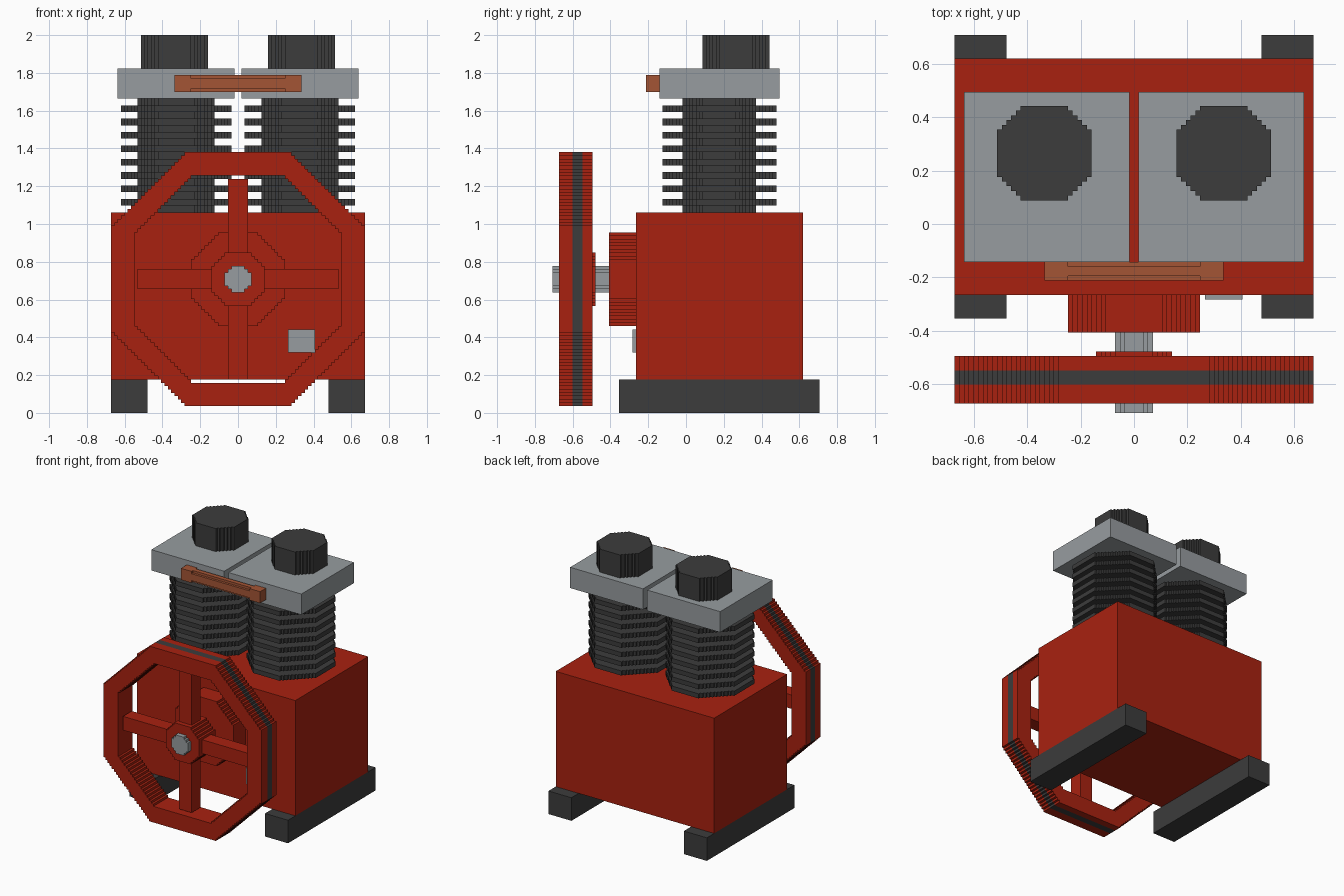
import bpy, bmesh
from mathutils import Vector

if "Cube" in bpy.data.objects:
    bpy.data.objects.remove(bpy.data.objects["Cube"])

V = 2 / 113  # size of one grid cell; all dimensions below are in cells


def material(name, rgb):
    m = bpy.data.materials.new(name)
    m.diffuse_color = (*rgb, 1)
    m.use_nodes = True
    m.node_tree.nodes["Principled BSDF"].inputs["Base Color"].default_value = m.diffuse_color
    return m


RED = material("red_paint", (0.395, 0.0155, 0.005))
DARK = material("dark_iron", (0.045, 0.045, 0.045))
GREY = material("light_steel", (0.31, 0.335, 0.35))
COPPER = material("copper", (0.37, 0.09, 0.035))


def finish(bm, name, mat):
    bmesh.ops.recalc_face_normals(bm, faces=bm.faces)
    bmesh.ops.scale(bm, vec=(V, V, V), verts=bm.verts)
    me = bpy.data.meshes.new(name)
    bm.to_mesh(me)
    bm.free()
    me.materials.append(mat)
    ob = bpy.data.objects.new(name, me)
    bpy.context.collection.objects.link(ob)
    return ob


def box(name, mat, x, y, z):
    bm = bmesh.new()
    bmesh.ops.create_cube(bm, size=1)
    for v in bm.verts:
        v.co = [lo + (c + 0.5) * (hi - lo) for c, (lo, hi) in zip(v.co, (x, y, z))]
    return finish(bm, name, mat)


def octagon(rx, ry, n):
    """Octagon outline whose four diagonals are n unit stair steps."""
    q = []
    for k in range(n):
        q += [(rx - k, ry - n + k), (rx - k - 1, ry - n + k)]
    q.append((rx - n, ry))
    r = q[::-1]
    return (q + [(-a, b) for a, b in r] + [(-a, -b) for a, b in q]
            + [(a, -b) for a, b in r])


def prism(name, mat, axis, center, lo, hi, outer, inner=None):
    """Extrude a stepped octagon (optionally hollow) along y or z."""
    bm = bmesh.new()

    def place(a, b):
        a, b = a + center[0], b + center[1]
        return Vector((a, lo, b)) if axis == "y" else Vector((a, b, lo))

    edges = []
    loops = [octagon(*outer)] + ([octagon(*inner)] if inner else [])
    for pts in loops:
        vs = [bm.verts.new(place(a, b)) for a, b in pts]
        edges += [bm.edges.new((vs[i - 1], vs[i])) for i in range(len(vs))]
    if inner:
        bmesh.ops.triangle_fill(bm, edges=edges, use_beauty=True)
    else:
        bm.faces.new(vs)
    res = bmesh.ops.extrude_face_region(bm, geom=bm.faces[:], use_keep_orig=True)
    up = [g for g in res["geom"] if isinstance(g, bmesh.types.BMVert)]
    d = hi - lo
    bmesh.ops.translate(bm, verts=up, vec=(0, d, 0) if axis == "y" else (0, 0, d))
    return finish(bm, name, mat)


# Crankcase and small front plate
box("crankcase", RED, (-38, 38), (-15, 35), (10, 60))
box("front_plate", GREY, (15, 23), (-16, -15), (18, 25))

# Feet, cylinders, heads and caps, mirrored left and right
for side, s in (("left", -1), ("right", 1)):
    def span(a, b):
        return tuple(sorted((s * a, s * b)))
    box("foot_" + side, DARK, span(27, 38), (-20, 40), (0, 10))
    c = (s * 18.5, 10)
    prism("cylinder_" + side, DARK, "z", c, 60, 94, (11.5, 11, 6))
    for k in range(8):
        prism(f"fin_{side}_{k}", DARK, "z", c, 62 + 4 * k, 64 + 4 * k, (16.5, 17, 10))
    box("head_" + side, GREY, span(1, 36), (-8, 28), (94, 103))
    prism("cap_" + side, DARK, "z", (s * 19, 15), 103, 113, (10, 10, 5))
    box("pipe_end_" + side, COPPER, span(14, 19), (-12, -8), (96, 101))

# Copper cross pipe with notched corners
box("pipe_core", COPPER, (-14, 14), (-12, -8), (97, 100))
box("pipe_ridge", COPPER, (-14, 14), (-11, -9), (96, 101))

# Bearing, shaft and hub
AXLE = (0, 40)
prism("bearing", RED, "y", AXLE, -23, -15, (14, 14, 8))
prism("shaft", GREY, "y", AXLE, -40, -23, (4, 4, 2))
prism("hub", RED, "y", AXLE, -38, -27, (8, 8, 4))

# Flywheel rim with belt set flush in its outer face
HOLE = (31, 31, 17)
prism("rim_front", RED, "y", AXLE, -38, -34, (38, 38, 22), HOLE)
prism("rim_middle", RED, "y", AXLE, -34, -31, (36, 36, 21), HOLE)
prism("rim_back", RED, "y", AXLE, -31, -28, (38, 38, 22), HOLE)
prism("belt", DARK, "y", AXLE, -34, -31, (38, 38, 22), (36, 36, 21))

# Spokes
box("spoke_upright", RED, (-3, 3), (-36, -30), (10, 70))
box("spoke_level", RED, (-30, 30), (-36, -30), (37, 43))
